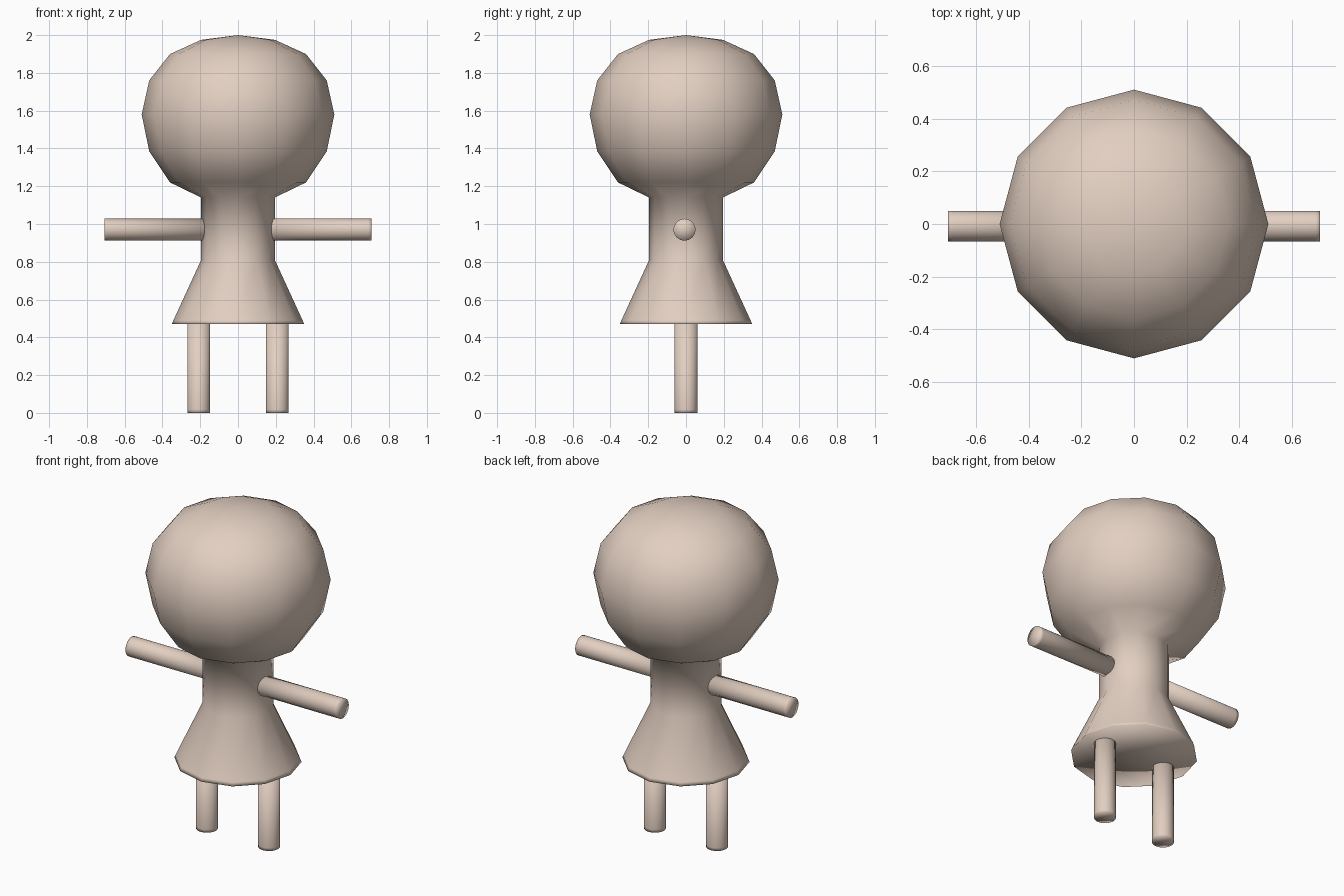
import bpy, bmesh, math
from mathutils import Matrix

if "Cube" in bpy.data.objects:
    bpy.data.objects.remove(bpy.data.objects["Cube"], do_unlink=True)

skin = bpy.data.materials.new("warm beige")
skin.use_nodes = True
colour = (0.76, 0.62, 0.53, 1)
skin.diffuse_color = colour
skin.node_tree.nodes["Principled BSDF"].inputs["Base Color"].default_value = colour


def lathe(name, profile, sides, matrix=Matrix()):
    """Turn (radius, z) points, listed bottom to top, into a closed smooth solid."""
    bm = bmesh.new()
    rings = []
    for r, z in profile:
        if r == 0:
            rings.append([bm.verts.new((0, 0, z))])
        else:
            rings.append([bm.verts.new((r * math.cos(a), r * math.sin(a), z))
                          for a in (2 * math.pi * i / sides for i in range(sides))])
    for low, high in zip(rings, rings[1:]):
        for i in range(sides):
            j = (i + 1) % sides
            if len(low) == 1:
                bm.faces.new((low[0], high[j], high[i]))
            elif len(high) == 1:
                bm.faces.new((low[i], low[j], high[0]))
            else:
                bm.faces.new((low[i], low[j], high[j], high[i]))
    bmesh.ops.recalc_face_normals(bm, faces=bm.faces)
    for f in bm.faces:
        f.smooth = True
    mesh = bpy.data.meshes.new(name)
    bm.to_mesh(mesh)
    bm.free()
    mesh.materials.append(skin)
    obj = bpy.data.objects.new(name, mesh)
    obj.matrix_world = matrix
    bpy.context.collection.objects.link(obj)
    return obj


# Skirt, torso and head form one continuous low-poly surface
lathe("body_and_head", [
    (0, 0.47), (0.35, 0.47), (0.342, 0.49),                # skirt hem
    (0.195, 0.81), (0.195, 1.14),                          # waist and neck
    (0.36, 1.22), (0.47, 1.385), (0.51, 1.58),             # lower head
    (0.47, 1.76), (0.36, 1.90), (0.195, 1.975), (0, 2.0),  # crown
], 12)


def limb(name, radius, length, matrix):
    # Capped tube with a tight loop near its free end at z = 0
    lathe(name, [(0, 0), (radius, 0), (radius, 0.018),
                 (radius, length), (0, length)], 32, matrix)


# Legs and arms, one pair per side
for side, s in (("left", 1), ("right", -1)):
    limb(side + "_leg", 0.06, 0.485, Matrix.Translation((0.208 * s, 0, 0)))
    limb(side + "_arm", 0.058, 0.53,
         Matrix.Translation((0.707 * s, -0.008, 0.97))
         @ Matrix.Rotation(-s * math.pi / 2, 4, "Y"))
